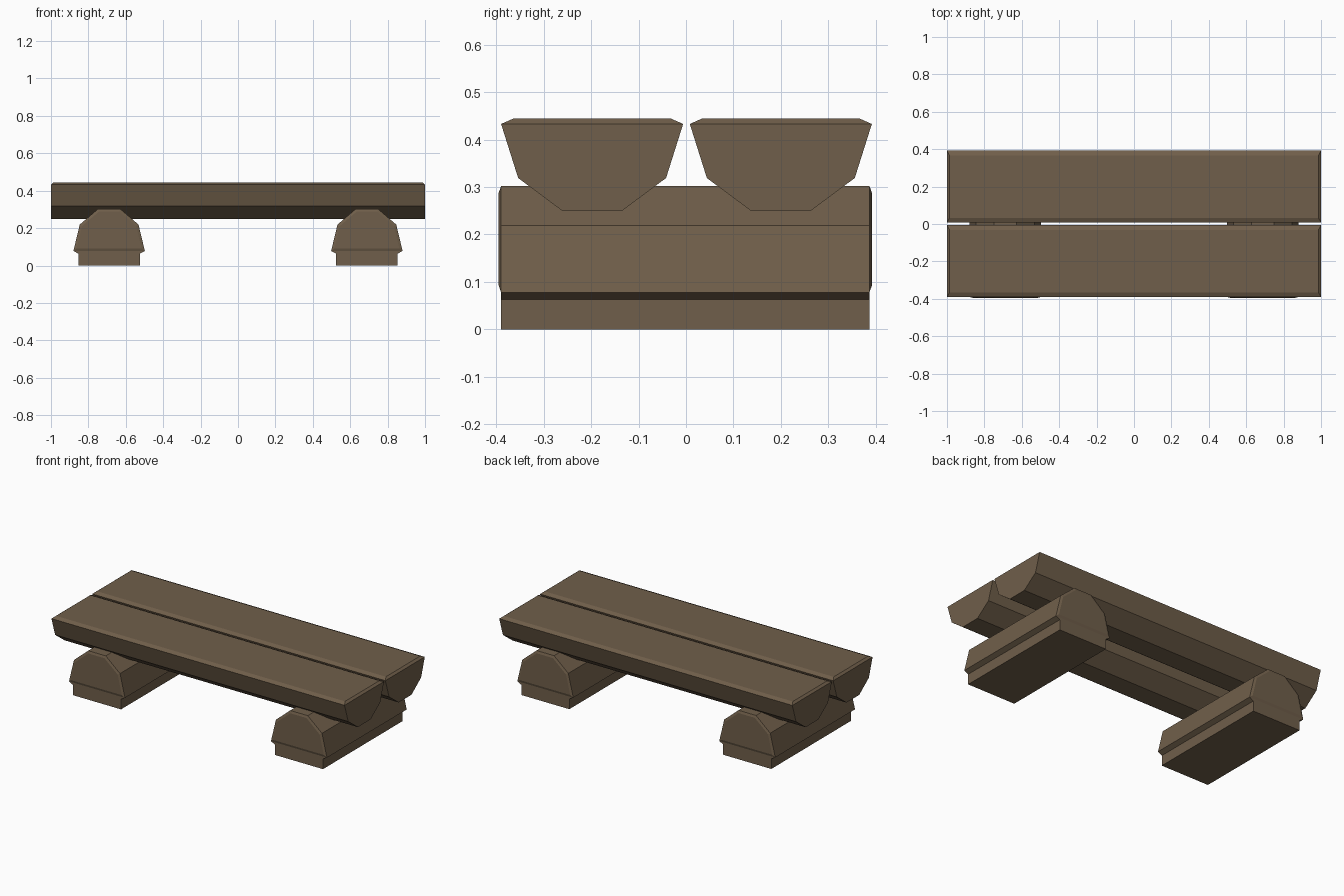
import bpy, bmesh
from mathutils import Vector

cube = bpy.data.objects.get("Cube")
if cube:
    bpy.data.objects.remove(cube, do_unlink=True)

wood = bpy.data.materials.new("brown wood")
wood.use_nodes = True
BROWN = (0.162, 0.114, 0.069, 1)
wood.diffuse_color = BROWN
wood.node_tree.nodes["Principled BSDF"].inputs["Base Color"].default_value = BROWN


def prism(bm, half, centre, start, end, axis):
    """Mirror a half profile (offset, z) and extrude it along x or y."""
    ring = [(centre + o, z) for o, z in half] + [(centre - o, z) for o, z in reversed(half)]
    loops = []
    for t in (start, end):
        loops.append([bm.verts.new((t, o, z) if axis == "x" else (o, t, z)) for o, z in ring])
    a, b = loops
    caps = [bm.faces.new(a), bm.faces.new(b)]
    n = len(ring)
    for i in range(n):
        j = (i + 1) % n
        bm.faces.new((a[i], a[j], b[j], b[i]))
    bmesh.ops.recalc_face_normals(bm, faces=bm.faces[:])
    return caps


def finish(bm, name):
    bmesh.ops.recalc_face_normals(bm, faces=bm.faces[:])
    mesh = bpy.data.meshes.new(name)
    bm.to_mesh(mesh)
    bm.free()
    mesh.materials.append(wood)
    bpy.context.collection.objects.link(bpy.data.objects.new(name, mesh))


# Seat planks: split logs with a chamfered top
PLANK = [(0.062, 0.249), (0.156, 0.319), (0.192, 0.433)]
for name, cy in (("front_seat_plank", -0.198), ("back_seat_plank", 0.2)):
    bm = bmesh.new()
    prism(bm, PLANK, cy, -1, 1, "x")
    top = max(bm.faces, key=lambda f: f.calc_center_median().z)
    bmesh.ops.inset_region(bm, faces=[top], thickness=0.001, use_even_offset=True)
    for v in top.verts:
        side = 1 if v.co.y > cy else -1
        end = 1 if v.co.x > 0 else -1
        v.co = Vector((end * 0.986, cy + side * 0.167, 0.444))
    finish(bm, name)

# Supports: a log with raised end faces resting on a narrower foot
LOG = [(0.191, 0.078), (0.157, 0.219), (0.06, 0.302)]
FOOT = [(0.164, 0), (0.164, 0.063), (0.191, 0.078)]
for name, cx in (("right_support", -0.689), ("left_support", 0.689)):
    bm = bmesh.new()
    caps = prism(bm, LOG, cx, -0.39, 0.387, "y")
    for cap in caps:
        bmesh.ops.inset_region(bm, faces=[cap], thickness=0.014, depth=0.005,
                               use_even_offset=True)
    prism(bm, FOOT, cx, -0.39, 0.387, "y")
    # Remove the hidden faces where log and foot meet, then weld
    hidden = [f for f in bm.faces if all(abs(v.co.z - 0.078) < 0.0001 for v in f.verts)]
    bmesh.ops.delete(bm, geom=hidden, context="FACES")
    bmesh.ops.remove_doubles(bm, verts=bm.verts[:], dist=0.0001)
    finish(bm, name)
